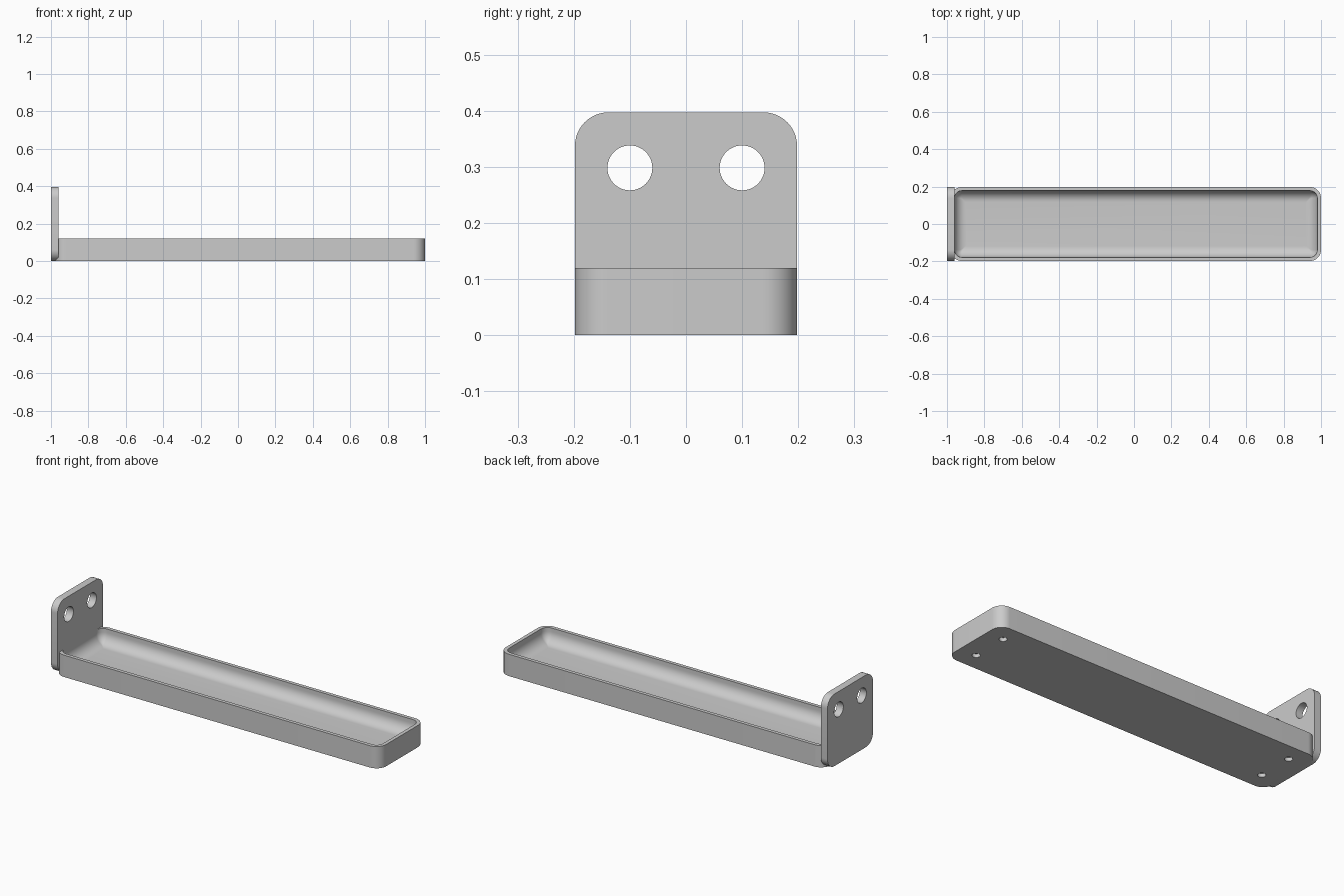
import bpy
import bmesh
import math
from mathutils import Matrix, Vector

cube = bpy.data.objects.get("Cube")
if cube:
    bpy.data.objects.remove(cube, do_unlink=True)

HALF_W = 0.198       # half width of tray and plate
CORNER = 0.06        # outer corner radius
TRAY_X = (-0.98, 1.0)
TRAY_H = 0.12
FLOOR = 0.04
WALL = 0.02
FILLET = 0.06
PLATE_X = (-1.0, -0.96)
PLATE_H = 0.397

grey = bpy.data.materials.new("plain_grey")
grey.use_nodes = True
grey.diffuse_color = (0.6, 0.6, 0.6, 1)
grey.node_tree.nodes["Principled BSDF"].inputs["Base Color"].default_value = (0.6, 0.6, 0.6, 1)


def rounded_rect(u0, u1, v0, v1, radius, steps=12):
    """Counter-clockwise outline of a rectangle with round corners."""
    centres = [(u1 - radius, v1 - radius), (u0 + radius, v1 - radius),
               (u0 + radius, v0 + radius), (u1 - radius, v0 + radius)]
    points = []
    for quarter, (cu, cv) in enumerate(centres):
        for i in range(steps + 1):
            a = math.pi / 2 * (quarter + i / steps)
            points.append((cu + radius * math.cos(a), cv + radius * math.sin(a)))
    return points


def loft(name, rings):
    """Skin a stack of matching rings and cap both ends."""
    bm = bmesh.new()
    loops = [[bm.verts.new(p) for p in ring] for ring in rings]
    n = len(loops[0])
    for low, high in zip(loops, loops[1:]):
        for i in range(n):
            j = (i + 1) % n
            bm.faces.new((low[i], low[j], high[j], high[i]))
    bm.faces.new(loops[0][::-1])
    bm.faces.new(loops[-1])
    bmesh.ops.recalc_face_normals(bm, faces=bm.faces)
    mesh = bpy.data.meshes.new(name)
    bm.to_mesh(mesh)
    bm.free()
    mesh.materials.append(grey)
    obj = bpy.data.objects.new(name, mesh)
    bpy.context.collection.objects.link(obj)
    return obj


def drill(obj, centres, radius, depth, axis):
    """Cut round holes, each centred on a point and running along an axis."""
    bm = bmesh.new()
    turn = Vector((0, 0, 1)).rotation_difference(Vector(axis)).to_matrix().to_4x4()
    for c in centres:
        bmesh.ops.create_cone(bm, cap_ends=True, segments=48, radius1=radius,
                              radius2=radius, depth=depth,
                              matrix=Matrix.Translation(c) @ turn)
    mesh = bpy.data.meshes.new("hole_cutter")
    bm.to_mesh(mesh)
    bm.free()
    mesh.materials.append(grey)
    cutter = bpy.data.objects.new("hole_cutter", mesh)
    cutter.hide_render = True
    bpy.context.collection.objects.link(cutter)
    mod = obj.modifiers.new("holes", 'BOOLEAN')
    mod.operation = 'DIFFERENCE'
    mod.solver = 'EXACT'
    mod.object = cutter
    bpy.context.view_layer.objects.active = obj
    bpy.ops.object.modifier_apply(modifier=mod.name)
    bpy.data.objects.remove(cutter, do_unlink=True)


def smooth(obj):
    bpy.ops.object.select_all(action='DESELECT')
    obj.select_set(True)
    bpy.context.view_layer.objects.active = obj
    bpy.ops.object.shade_smooth_by_angle(angle=math.radians(35))


def tray_ring(inset, z):
    outline = rounded_rect(TRAY_X[0] + inset, TRAY_X[1] - inset,
                           -HALF_W + inset, HALF_W - inset,
                           max(CORNER - inset, 0.004))
    return [(x, y, z) for x, y in outline]


# Tray: outer wall, flat rim, inner wall and a fillet down to the floor
rings = [tray_ring(0, 0), tray_ring(0, TRAY_H), tray_ring(WALL, TRAY_H)]
for i in range(11):
    t = math.pi / 2 * i / 10
    rings.append(tray_ring(WALL + FILLET * (1 - math.cos(t)),
                           FLOOR + FILLET * (1 - math.sin(t))))
tray = loft("tray", rings)

# Shallow round recesses under the four corners
recesses = [(x, y, 0) for x in (TRAY_X[0] + 0.1, TRAY_X[1] - 0.1) for y in (-0.1, 0.1)]
drill(tray, recesses, 0.02, 0.04, (0, 0, 1))
smooth(tray)

# Upright mounting plate with two through holes
outline = rounded_rect(-HALF_W, HALF_W, 0, PLATE_H, CORNER)
plate = loft("mounting_plate", [[(x, y, z) for y, z in outline] for x in PLATE_X])
drill(plate, [(-0.98, y, 0.298) for y in (-0.1, 0.1)], 0.04, 0.2, (1, 0, 0))
smooth(plate)
